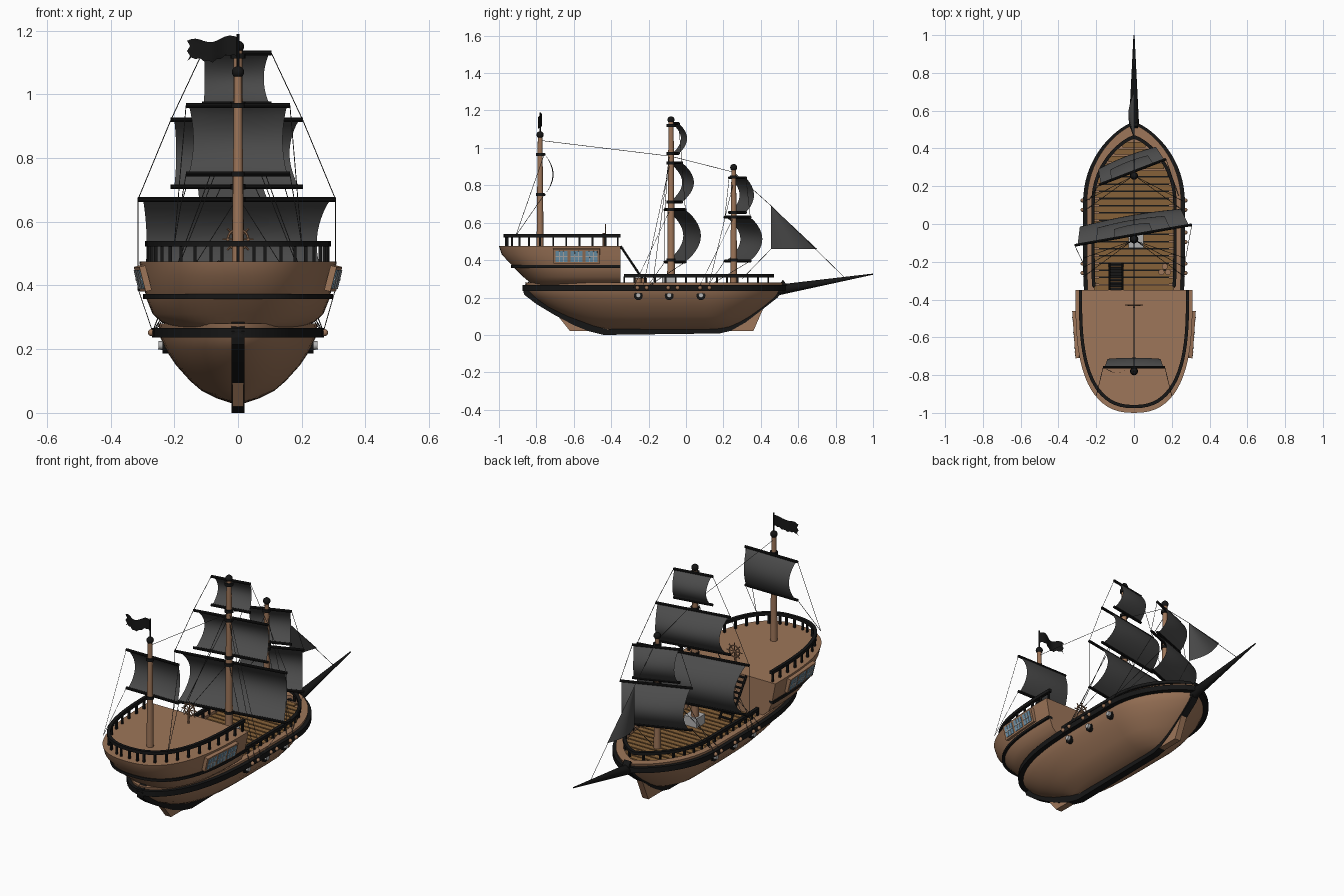
import bpy, bmesh, math
from mathutils import Vector, Matrix, Euler

if "Cube" in bpy.data.objects:
    bpy.data.objects.remove(bpy.data.objects["Cube"])

def material(name, r, g, b):
    m = bpy.data.materials.new(name)
    m.diffuse_color = (r, g, b, 1)
    m.use_nodes = True
    m.node_tree.nodes["Principled BSDF"].inputs["Base Color"].default_value = m.diffuse_color
    return m

WOOD = material("wood", .34, .18, .10)
PLANK = material("plank", .24, .12, .04)
BLACK = material("black", .008, .008, .008)
CLOTH = material("cloth", .07, .07, .07)
GREY = material("grey", .45, .45, .45)
GLASS = material("glass", .16, .32, .45)
ROPE = material("rope", .05, .05, .05)

def finish(name, bm, mat, angle=35):
    bmesh.ops.recalc_face_normals(bm, faces=bm.faces)
    me = bpy.data.meshes.new(name)
    bm.to_mesh(me)
    bm.free()
    me.materials.append(mat)
    ob = bpy.data.objects.new(name, me)
    bpy.context.collection.objects.link(ob)
    bpy.context.view_layer.objects.active = ob
    ob.select_set(True)
    bpy.ops.object.shade_smooth_by_angle(angle=math.radians(angle))
    ob.select_set(False)
    return ob

def loft(name, rings, mat, wrap=True, loop=False, caps=True):
    bm = bmesh.new()
    vs = [[bm.verts.new(p) for p in r] for r in rings]
    n = len(rings[0])
    for i in range(len(rings) if loop else len(rings) - 1):
        a, b = vs[i], vs[(i + 1) % len(vs)]
        for j in range(n if wrap else n - 1):
            k = (j + 1) % n
            bm.faces.new((a[j], a[k], b[k], b[j]))
    if caps:
        bm.faces.new(vs[0])
        bm.faces.new(vs[-1])
    return finish(name, bm, mat)

def rod(name, p0, p1, r0, mat, r1=None, n=10):
    p0, p1 = Vector(p0), Vector(p1)
    d = p1 - p0
    bm = bmesh.new()
    bmesh.ops.create_cone(bm, cap_ends=True, segments=n, radius1=r0, radius2=r0 if r1 is None else r1, depth=d.length,
                          matrix=Matrix.Translation((p0 + p1) / 2) @ d.to_track_quat('Z', 'Y').to_matrix().to_4x4())
    return finish(name, bm, mat)

def box(name, loc, size, mat, M=Matrix()):
    bm = bmesh.new()
    bmesh.ops.create_cube(bm, size=1, matrix=M @ Matrix.Translation(loc) @ Matrix.Diagonal((*size, 1)))
    return finish(name, bm, mat)

def ball(name, loc, r, mat):
    bm = bmesh.new()
    bmesh.ops.create_uvsphere(bm, u_segments=16, v_segments=10, radius=r, matrix=Matrix.Translation(loc))
    return finish(name, bm, mat)

def prism(name, yz, hx, mat):
    return loft(name, [[(s * hx, y, z) for y, z in yz] for s in (-1, 1)], mat)

# Plan outlines of hull and stern castle
def hull_half(y, w, ys=-.86, yb=.52):
    if y > .1:
        return w * max(0, 1 - min(1, (y - .1) / (yb - .1)) ** 2.2) ** .75
    return w * max(0, 1 - max(0, min(1, (-.1 - y) / (-.1 - ys))) ** 3) ** .55

def castle_half(y, w, ys):
    return w * max(0, 1 - min(1, (-.35 - y) / (-.35 - ys)) ** 3) ** .41

def hull_ring(w, ys, yb, z, n=16):
    S = [-.1 - math.cos(math.pi / 2 * i / n) * (-.1 - ys) for i in range(n + 1)]
    B = [.1 + math.sin(math.pi / 2 * i / n) * (yb - .1) for i in range(n + 1)]
    ys_all = S + B
    right = [(hull_half(y, w, ys, yb), y, z) for y in ys_all]
    return right + [(-x, y, z) for x, y, z in right[-2:0:-1]]

def castle_ring(w, ys, z, n=20, yf=-.35):
    right = [(castle_half(y, w, ys), y, z) for y in
             [yf - math.cos(math.pi / 2 * i / n) * (yf - ys) for i in range(n + 1)]]
    return [(-x, y, z) for x, y, z in right[:0:-1]] + right

# Hull with sunken deck
levels = [(.03, .02, -.45, .2), (.045, .065, -.5, .25), (.07, .115, -.56, .3), (.1, .15, -.64, .35), (.15, .195, -.74, .42),
          (.2, .228, -.81, .48), (.24, .245, -.85, .51), (.28, .25, -.86, .525)]
loft("hull", [hull_ring(w, a, b, z) for z, w, a, b in levels]
     + [hull_ring(.215, -.82, .47, .28), hull_ring(.215, -.82, .47, .258)], WOOD)
loft("hull_band", [hull_ring(w, a, b, z) for w, a, b, z in
     ((.24, -.84, .5, .236), (.27, -.875, .54, .236), (.27, -.875, .54, .266), (.24, -.84, .5, .266))],
     BLACK, loop=True, caps=False)
box("deck_seams", (0, -.02, .259), (.37, .6, .004), BLACK)
for i in range(21):
    y = -.34 + i * .038
    box("deck_plank", (0, y, .262), (2 * hull_half(y + .016, .213, -.82, .47), .030, .008), PLANK)

# Keel strip and fins
keel = [(-.875, .255), (-.865, .215), (-.8, .165), (-.7, .105), (-.6, .052), (-.52, .02), (-.44, 0), (.18, .008),
        (.24, .022), (.32, .068), (.42, .145), (.49, .2), (.54, .265)]
loft("keel", [[(-.02, y, z), (.02, y, z), (.02, y * .96, z + .03), (-.02, y * .96, z + .03)] for y, z in keel], BLACK)
prism("stern_fin", [(-.7, .12), (-.62, .02), (-.4, .02), (-.45, .06)], .018, WOOD)
prism("bow_fin", [(.18, .02), (.36, .02), (.43, .18), (.36, .15)], .018, WOOD)
rod("bowsprit", (0, .46, .235), (0, 1, .325), .03, BLACK, .003, 12)

# Stern castle
loft("stern_castle", [castle_ring(w, a, z) for z, w, a in
     ((.265, .2, -.82), (.285, .24, -.84), (.31, .268, -.87), (.36, .288, -.92), (.43, .302, -.985), (.475, .31, -1))], WOOD)

def strip(name, outer, inner, z0, z1, mat):
    setz = lambda r, z: [(x, y, z) for x, y, _ in r]
    loft(name, list(zip(setz(outer, z0), setz(outer, z1), setz(inner, z1), setz(inner, z0))), mat)

strip("castle_band", castle_ring(.298, -.935, 0), castle_ring(.27, -.9, 0), .358, .373, BLACK)
strip("castle_rail", castle_ring(.292, -.975, 0), castle_ring(.275, -.958, 0), .522, .54, BLACK)
for y in (-.365, -.43, -.5, -.57, -.64, -.71, -.78, -.84, -.89, -.93, -.955):
    x = castle_half(y, .283, -.966)
    for s in (-1, 1):
        box("castle_post", (s * x, y, .5), (.01, .01, .055), BLACK)
for x in (-.05, 0, .05):
    box("castle_post", (x, -.964, .5), (.01, .01, .055), BLACK)

# Main deck railing
path = lambda w, b: [p for p in hull_ring(w, -.82, b, 0, 24) if p[1] > -.36]
cut = lambda r: sorted([p for p in r if p[0] > 1e-4], key=lambda p: p[1]) + [max(r, key=lambda p: p[1])] + \
    sorted([p for p in r if p[0] < -1e-4], key=lambda p: -p[1])
strip("deck_rail", cut(path(.226, .47)), cut(path(.208, .45)), .308, .325, BLACK)
for i in range(15):
    y = -.33 + i * .055
    for s in (-1, 1):
        box("deck_post", (s * hull_half(y, .217, -.82, .46), y, .292), (.01, .01, .04), BLACK)

# Side windows, guns and rope blocks
for s in (-1, 1):
    M = Matrix.Translation((s * .299, -.585, .422)) @ Euler((0, s * .25, -s * .07)).to_matrix().to_4x4()
    box("window_bay", (0, 0, 0), (.02, .25, .08), WOOD, M)
    for k in (-1, 0, 1):
        box("window_glass", (s * .01, k * .08, 0), (.006, .064, .06), GLASS, M)
        box("window_bar", (s * .013, k * .08, 0), (.005, .064, .005), GREY, M)
        for d in (-.011, .011):
            box("window_bar", (s * .013, k * .08 + d, 0), (.005, .005, .06), GREY, M)
    for y in (-.255, -.09, .08):
        rod("gun_port", (s * .2, y, .21), (s * .237, y, .21), .024, BLACK, n=16)
        rod("gun_barrel", (s * .2, y, .21), (s * .25, y, .212), .016, GREY, .013, 14)
        for d in (-.025, .025):
            ball("rope_block", (s * .272, y + .02 + d, .252), .011, WOOD)

# Masts
for y, z0, z1, r, bands in ((-.78, .46, 1.06, .019, (.75, .965)), (-.08, .25, 1.14, .021, (.4, .67, .71, .92, .97, 1.12)),
                            (.255, .25, .885, .019, (.4, .63, .655, .845))):
    rod("mast", (0, y, z0), (0, y, z1), r, WOOD, r * .65, 16)
    ball("mast_ball", (0, y, z1 + .01), .019, BLACK)
    for z in bands:
        rod("mast_band", (0, y, z - .008), (0, y, z + .008), r + .002, BLACK, n=16)

# Square sails with yards: mast y, top z, bottom z, half width, depth, yaw
def square_sail(y, zt, zb, hw, depth, yaw):
    M = Matrix.Translation((0, y, 0)) @ Matrix.Rotation(math.radians(yaw), 4, 'Z')
    rows = []
    for i in range(15):
        v = i / 14
        b = math.sin(math.pi * v) ** .8
        h = hw * (.95 - .09 * b)
        rows.append([M @ Vector((h * u / 5, .022 + depth * b * (1.0 - .12 * (u / 5) ** 2), zb + (zt - zb) * v))
                     for u in range(-5, 6)])
    loft("sail", rows, CLOTH, wrap=False, caps=False)
    ends = []
    for z in (zb, zt):
        e = [M @ Vector((s * hw, .022, z)) for s in (-1, 1)]
        rod("yard", e[0], e[1], .0075, BLACK)
        ends.append(e)
    return ends

def rope(a, b):
    rod("rope", a, b, .0014, ROPE, n=4)

lower = square_sail(-.08, .67, .39, .315, .105, 10)
middle = square_sail(-.08, .92, .71, .21, .08, 10)
upper = square_sail(-.08, 1.13, .97, .11, .055, 10)
fore = square_sail(.255, .63, .395, .19, .09, 21)
fore_top = square_sail(.255, .84, .655, .125, .06, 21)
aft = square_sail(-.78, .965, .75, .163, .05, 0)

# Jib
rows = []
for i in range(9):
    t = i / 8
    rows.append([(-.03 * math.sin(math.pi * k / 8) * (1 - t), .455 + .245 * (1 - t) * k / 8, .46 + .23 * t) for k in range(9)])
loft("jib_sail", rows, CLOTH, wrap=False, caps=False)

# Rigging
for a, b in (((0, -.78, 1.04), (0, -.08, .955)), ((0, -.08, .955), (0, .255, .87)), ((0, .255, .87), (0, .455, .69)),
             ((0, .455, .69), (0, .85, .305)), ((0, .455, .46), (0, .3, .3))):
    rope(a, b)
for k, s in enumerate((-1, 1)):
    for i, z in enumerate((.66, .9, .95)):
        rope((s * .012, -.09, z), (s * .268, -.28 + i * .05, .255))
    for i, z in enumerate((.62, .8)):
        rope((s * .012, .25, z), (s * .262, .07 + i * .05, .255))
    for pair in ((lower[1], lower[0]), (middle[1], lower[1]), (upper[1], middle[1]), (fore_top[1], fore[1])):
        rope(pair[0][k], pair[1][k])
    rope(lower[0][k], (s * .268, -.21, .255))
    rope(fore[0][k], (s * .25, .11, .255))
    rope(aft[1][k], (s * .2, -.91, .53))
    rope(aft[0][k], (s * .2, -.91, .53))

# Flag and pole
rod("flag_pole", (0, -.78, 1.06), (0, -.78, 1.19), .004, BLACK, n=8)
rows = []
for i in range(13):
    t = i / 12
    wave = .008 * math.sin(t * 9)
    rag = .006 * (i % 2)
    rows.append([(-.16 * t * (1 - .06 * (j % 2) * t), -.78 + .01 * math.sin(t * 8), 1.115 - .014 * t + wave + rag * (1 - j / 4) + j * .016)
                 for j in range(5)])
loft("flag", rows, BLACK, wrap=False, caps=False)

# Stairs
for x in (-.13, -.06):
    rod("stair_side", (x, -.35, .475), (x, -.21, .265), .006, BLACK, n=6)
for i in range(9):
    t = (i + .5) / 9
    box("stair_step", (-.095, -.35 + .14 * t, .475 - .21 * t), (.07, .014, .006), BLACK)

# Steering wheel
rod("wheel_post", (0, -.44, .47), (0, -.44, .545), .006, WOOD)
bpy.ops.mesh.primitive_torus_add(major_segments=24, minor_segments=6, major_radius=.032, minor_radius=.004,
                                 location=(0, -.43, .545), rotation=(math.pi / 2, 0, 0))
bpy.context.object.name = "wheel_rim"
bpy.context.object.data.materials.append(WOOD)
bpy.context.object.select_set(False)
for i in range(4):
    d = Vector((math.cos(i * math.pi / 4), 0, math.sin(i * math.pi / 4))) * .048
    c = Vector((0, -.43, .545))
    rod("wheel_spoke", c - d, c + d, .003, WOOD, n=6)

# Deck cargo
box("deck_crate", (.01, -.09, .29), (.08, .075, .055), GREY)
for x, y in ((.145, -.255), (.18, -.255), (.163, -.225)):
    rod("barrel", (x, y, .262), (x, y, .305), .016, WOOD, n=14)
